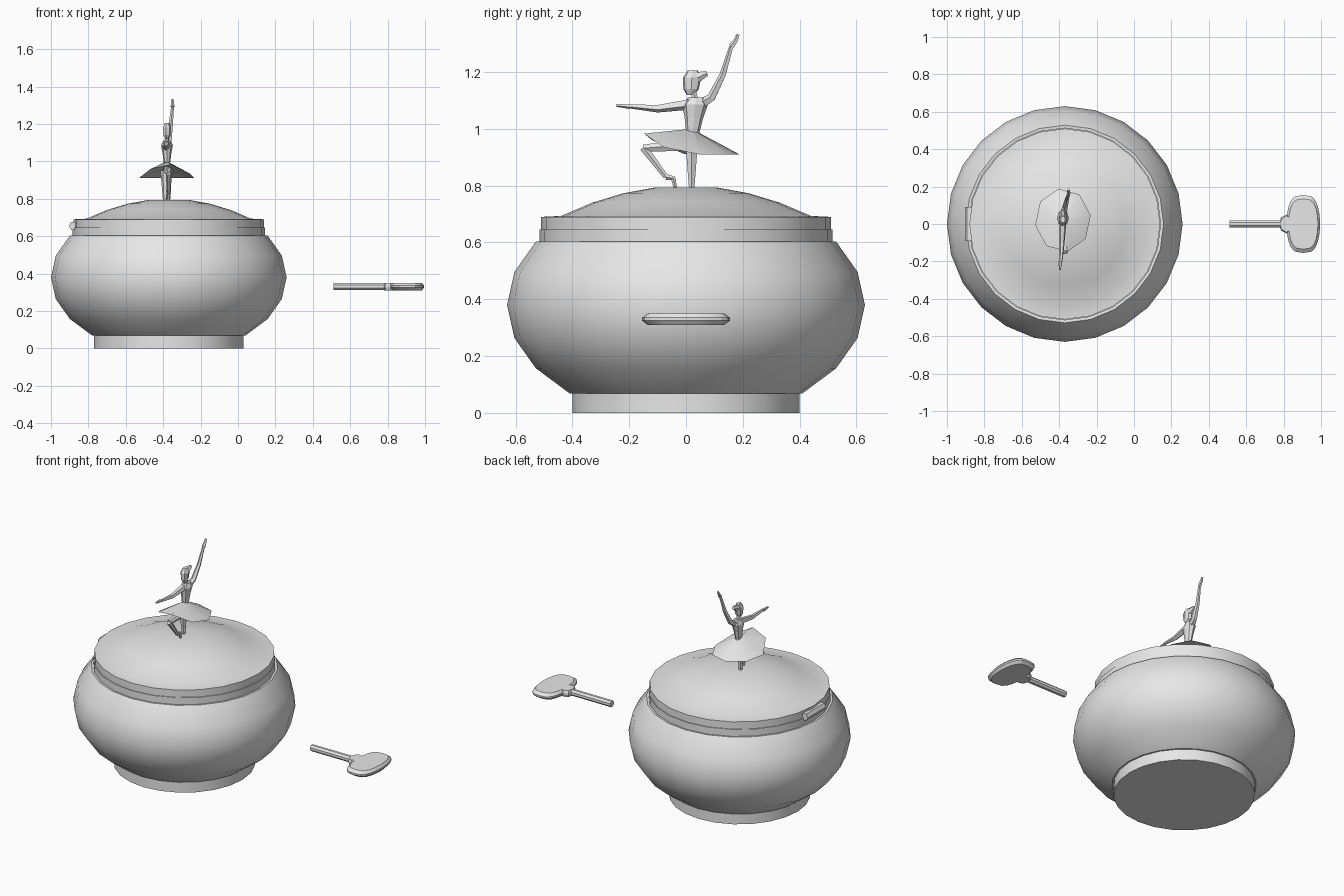
import bpy
import math
from mathutils import Vector

if "Cube" in bpy.data.objects:
    bpy.data.objects.remove(bpy.data.objects["Cube"], do_unlink=True)

COLOUR = (0.8, 0.8, 0.8, 1)
grey = bpy.data.materials.new("plain grey")
grey.use_nodes = True
grey.diffuse_color = COLOUR
grey.node_tree.nodes["Principled BSDF"].inputs["Base Color"].default_value = COLOUR

BOX_X = -0.37      # axis of the box
DANCER_X = -0.38   # axis of the dancer
KEY_Z = 0.33       # height of the key


def loft(name, rings, smooth_angle=0):
    """Skin equal-sized rings of points and cap both ends."""
    count = len(rings[0])
    verts = [tuple(point) for ring in rings for point in ring]
    faces = [tuple(reversed(range(count))), tuple(range(len(verts) - count, len(verts)))]
    for start in range(0, len(verts) - count, count):
        for i in range(count):
            a, b = start + i, start + (i + 1) % count
            faces.append((a, b, b + count, a + count))
    mesh = bpy.data.meshes.new(name)
    mesh.from_pydata(verts, [], faces)
    mesh.materials.append(grey)
    if smooth_angle:
        mesh.shade_smooth()
        mesh.set_sharp_from_angle(angle=math.radians(smooth_angle))
    bpy.context.collection.objects.link(bpy.data.objects.new(name, mesh))


def turn(sides, offset=0):
    """Evenly spaced angles around a full circle."""
    return [2 * math.pi * (i + offset) / sides for i in range(sides)]


def oval(x, y, z, width, depth, sides):
    return [(x + width * math.cos(a), y + depth * math.sin(a), z) for a in turn(sides)]


def lathe(name, profile, sides=24):
    """Round part on the axis of the box from (radius, height) points."""
    rings = [oval(BOX_X, 0, z, radius, radius, sides) for radius, z in profile]
    loft(name, rings, smooth_angle=35)


def tube(name, points, root, tip, sides=6):
    """Faceted tube along a path, tapering evenly from root to tip radius."""
    points = [Vector(point) for point in points]
    last = len(points) - 1
    rings = []
    for i, point in enumerate(points):
        along = (points[min(i + 1, last)] - points[max(i - 1, 0)]).normalized()
        across = along.orthogonal().normalized()
        if abs(along.x) < abs(along.y) + abs(along.z):
            across = along.cross(Vector((1, 0, 0))).normalized()
        up = along.cross(across)
        radius = root + (tip - root) * i / last
        rings.append([point + radius * (across * math.cos(a) + up * math.sin(a))
                      for a in turn(sides, offset=0.5)])
    loft(name, rings)


def limb(name, path, root, tip, x=DANCER_X, lean=0, sides=6):
    """Tube through (y, z) points; lean shifts x a little at each point."""
    points = [(x + lean * i, y, z) for i, (y, z) in enumerate(path)]
    tube(name, points, root, tip, sides)


def bevelled_plate(name, x, length, width, power, sides):
    """Flat rounded plate, widest halfway up, with sloping edges."""
    rings = []
    for z, scale in ((-0.02, 0.87), (-0.005, 1), (0.005, 1), (0.02, 0.87)):
        ring = []
        for a in turn(sides):
            reach = math.copysign(abs(math.cos(a)) ** power, math.cos(a))
            ring.append((x + scale * length * reach, scale * width * math.sin(a), KEY_Z + z))
        rings.append(ring)
    loft(name, rings, smooth_angle=20)


# Round bowl on a foot
bowl_arc = [math.radians(16.5 * step) for step in range(-3, 3)]
bowl_profile = [(0.63 * math.cos(a), 0.38 + 0.41 * math.sin(a)) for a in bowl_arc]
lathe("bowl_foot", [(0.4, 0), (0.4, 0.07)])
lathe("bowl", bowl_profile + [(0.5, 0.6)])
lathe("bowl_neck", [(0.515, 0.59), (0.515, 0.645)])

# Domed lid with a flat edge, and its hinge
dome_radii = [0.11 * step for step in (4, 3, 2, 1)]
dome_profile = [(radius, 0.8 - 0.55 * radius ** 2) for radius in dome_radii]
lathe("lid", [(0.51, 0.64), (0.51, 0.69)] + dome_profile)
tube("hinge", [(-0.88, side, 0.655) for side in (-0.09, 0.09)], root=0.024, tip=0.024)

# Winding key
tube("key_shaft", [(x, 0, KEY_Z) for x in (0.51, 0.8)], root=0.02, tip=0.02, sides=8)
bevelled_plate("key_collar", x=0.815, length=0.04, width=0.05, power=1, sides=8)
bevelled_plate("key_handle", x=0.905, length=0.09, width=0.155, power=0.6, sides=20)

# Skirt, lifted at the front over the bent leg
skirt_rim = []
for a in turn(8, offset=0.2):
    lift = max(0, -math.sin(a)) ** 2
    skirt_rim.append(Vector((DANCER_X + 0.15 * math.cos(a), 0.02 + 0.17 * math.sin(a),
                             0.91 + 0.075 * lift)))


def skirt_waist(height):
    middle = Vector((DANCER_X, 0.02, height))
    return [middle.lerp(point, 0.1) for point in skirt_rim]


loft("skirt", [skirt_waist(0.97), skirt_rim, skirt_waist(1)], smooth_angle=40)


def body_part(name, y, lean, levels, sides):
    """Stack of ovals from (height, radius) levels, deeper than wide."""
    loft(name, [oval(DANCER_X, y + lean * i, z, 0.7 * radius, radius, sides)
                for i, (z, radius) in enumerate(levels)])


# Torso, neck and head
body_part("torso", y=0.02, lean=0.004, sides=8, levels=[
    (0.93, 0.03), (0.99, 0.024), (1.04, 0.033), (1.085, 0.045), (1.11, 0.03)])
limb("neck", [(0.032, 1.1), (0.026, 1.14)], root=0.013, tip=0.01)
body_part("head", y=0.015, lean=0.003, sides=7, levels=[
    (1.12, 0.013), (1.14, 0.028), (1.18, 0.033), (1.205, 0.018)])
limb("hair_bun", [(0.075, 1.195), (0.06, 1.19), (0.04, 1.18)], root=0.01, tip=0.02)

# Arms and hands: one reaching forward, one raised behind
limb("forward_arm", [(0.03, 1.09), (-0.1, 1.072), (-0.2, 1.08)],
     root=0.021, tip=0.008, lean=-0.005, sides=5)
limb("forward_hand", [(-0.2, 1.08), (-0.245, 1.083)], root=0.01, tip=0.005, x=-0.395, sides=5)
limb("raised_arm", [(0.05, 1.085), (0.09, 1.11), (0.13, 1.19), (0.16, 1.29)],
     root=0.02, tip=0.008, lean=0.01, sides=5)
limb("raised_hand", [(0.16, 1.29), (0.175, 1.31), (0.184, 1.332)],
     root=0.011, tip=0.006, x=-0.35, sides=5)

# Legs: one standing on the lid, one bent forward
limb("standing_leg", [(0.02, 0.95), (0.02, 0.87), (0.02, 0.79)], root=0.025, tip=0.011, x=-0.39)
limb("bent_thigh", [(0.02, 0.945), (-0.15, 0.932)], root=0.026, tip=0.014, x=BOX_X)
limb("bent_shin", [(-0.15, 0.935), (-0.07, 0.83)], root=0.016, tip=0.01, x=BOX_X)
limb("bent_foot", [(-0.07, 0.83), (-0.045, 0.826), (-0.037, 0.79)],
     root=0.013, tip=0.007, x=BOX_X)
